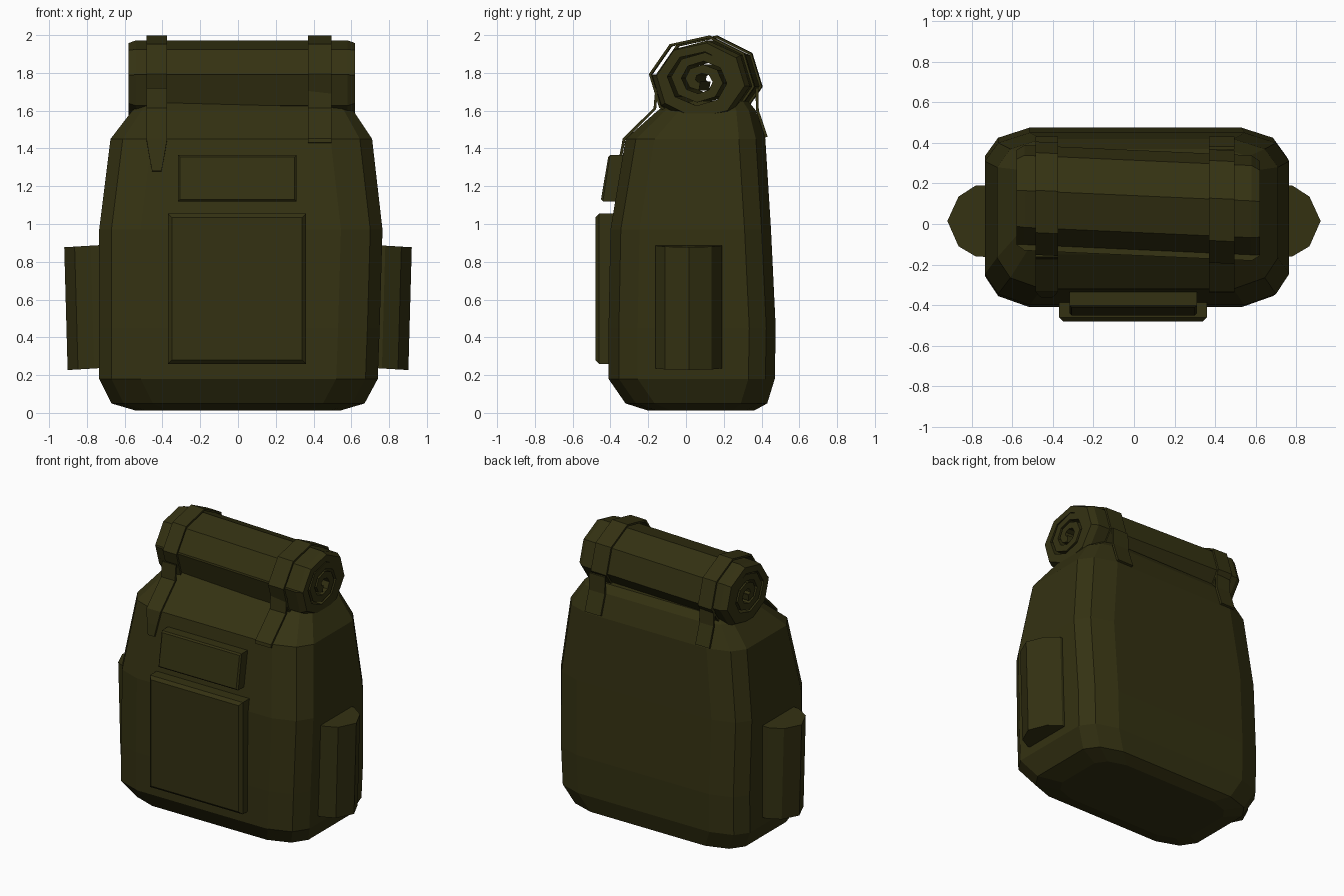
import bpy, bmesh, math

if "Cube" in bpy.data.objects:
    bpy.data.objects.remove(bpy.data.objects["Cube"])

olive = bpy.data.materials.new("dark olive canvas")
olive.diffuse_color = (0.034, 0.031, 0.006, 1)
olive.use_nodes = True
olive.node_tree.nodes["Principled BSDF"].inputs["Base Color"].default_value = olive.diffuse_color


def loft(name, rings, caps=True, closed=True):
    """Skin a list of equal-length point rings into a flat-shaded object."""
    bm = bmesh.new()
    vs = [[bm.verts.new(p) for p in r] for r in rings]
    n = len(rings[0])
    for a, b in zip(vs, vs[1:]):
        for i in range(n if closed else n - 1):
            j = (i + 1) % n
            bm.faces.new((a[i], a[j], b[j], b[i]))
    if caps:
        bm.faces.new(vs[0])
        bm.faces.new(vs[-1])
    bmesh.ops.recalc_face_normals(bm, faces=bm.faces)
    me = bpy.data.meshes.new(name)
    bm.to_mesh(me)
    bm.free()
    me.materials.append(olive)
    ob = bpy.data.objects.new(name, me)
    bpy.context.collection.objects.link(ob)
    return ob


def section(z, x0, x1, y0, y1):
    """Rounded-rectangle ring with two-step corners."""
    c = [(0.22, 0), (0.065, 0.05), (0, 0.14)]
    k = min(1, (y1 - y0) / 0.7)
    c = [(a * k, b * k) for a, b in c]
    pts = [(x1 - a, y1 - b) for a, b in c]
    pts += [(x1 - a, y0 + b * 1.1) for a, b in reversed(c)]
    pts += [(x0 + a, y0 + b * 1.1) for a, b in c]
    pts += [(x0 + a, y1 - b) for a, b in reversed(c)]
    return [(x, y, z) for x, y in pts]


# main bag
loft("bag_body", [section(*r) for r in (
    (0.012, -0.54, 0.54, -0.20, 0.36),
    (0.05, -0.67, 0.67, -0.32, 0.43),
    (0.18, -0.735, 0.74, -0.41, 0.47),
    (0.45, -0.735, 0.75, -0.41, 0.475),
    (0.97, -0.735, 0.765, -0.40, 0.45),
    (1.45, -0.675, 0.71, -0.32, 0.42),
    (1.60, -0.56, 0.61, -0.15, 0.37),
    (1.65, -0.50, 0.54, -0.08, 0.33))])


# rolled blanket: an octagonal spiral sheet running through the whole roll
def centre_y(x):
    return 0.105 - 0.045 * x


def around(x, ang, s):
    return (x, centre_y(x) + 0.262 * s * math.cos(ang), 1.76 + 0.222 * s * math.sin(ang))


PHASE = math.radians(172)


def spiral(x, end):
    steps = 27
    outer, inner = [], []
    for i in range(steps):
        s = 1.0 if i <= 8 else 1.0 - 0.29 * (i - 5) / 8
        if i <= 8:
            s = 1.0 - 0.11 * max(0, i - 5) / 3
            s = min(s, end) if i > 5 else s * end
        a = PHASE + i * math.pi / 4
        outer.append(around(x, a, s))
        inner.append(around(x, a, max(s - 0.21, 0.02)))
    return outer + inner[::-1]


rings = [spiral(x, e) for x, e in ((-0.58, 0.90), (-0.54, 1), (0.58, 1), (0.62, 0.90))]
roll = loft("blanket_roll", rings, caps=False)
# spiral end faces, as strips of quads
bm = bmesh.new()
bm.from_mesh(roll.data)
bm.verts.ensure_lookup_table()
n = len(rings[0])
for base in (0, 3 * n):
    for i in range(n // 2 - 1):
        bm.faces.new([bm.verts[base + k] for k in (i, i + 1, n - 2 - i, n - 1 - i)])
bmesh.ops.recalc_face_normals(bm, faces=bm.faces)
bm.to_mesh(roll.data)
bm.free()


# straps around the roll, with tails down the flap and the back
def thicken(ob, t):
    m = ob.modifiers.new("thickness", 'SOLIDIFY')
    m.thickness = t
    m.offset = 0


def ribbon(name, x0, x1, path):
    """Flat strip along a (y, z, narrowing) path."""
    ob = loft(name, [[(x0 + w, y, z), (x1 - w, y, z)] for y, z, w in path],
              caps=False, closed=False)
    thicken(ob, 0.015)


for side, x0, x1, tip in (("left", -0.485, -0.375, 1.28), ("right", 0.37, 0.495, 1.42)):
    hoop = loft(side + "_roll_strap",
                [[around(x, PHASE + i * math.pi / 4, 1.05) for i in range(8)] for x in (x0, x1)],
                caps=False)
    thicken(hoop, 0.014)
    front = [(-0.155, 1.72, 0), (-0.165, 1.61, 0), (-0.328, 1.45, 0)]
    if side == "left":
        front += [(-0.345, 1.36, 0.015), (-0.356, 1.28, 0.03)]
    else:
        front += [(-0.331, 1.43, 0)]
    ribbon(side + "_strap_front_tail", x0, x1, front)
    ribbon(side + "_strap_back_tail", x0, x1,
           [(0.375, 1.72, 0), (0.378, 1.60, 0), (0.425, 1.46, 0)])


# front pockets: padded boxes with a bevelled front rim
def pocket(name, x0, x1, z0, z1, front0, front1, back, rim):
    def rect(e, f0, f1):
        return [(x0 + e, f0, z0 + e), (x1 - e, f0, z0 + e),
                (x1 - e, f1, z1 - e), (x0 + e, f1, z1 - e)]
    loft(name, [rect(0, back, back + (front1 - front0)),
                rect(0, front0 + rim, front1 + rim), rect(rim, front0, front1)])


pocket("large_front_pocket", -0.37, 0.36, 0.26, 1.055, -0.48, -0.48, -0.36, 0.02)
pocket("small_upper_pocket", -0.317, 0.31, 1.12, 1.365, -0.45, -0.412, -0.36, 0.01)

# side pockets: half-octagon pouches, mirrored
plan = [(0.66, -0.165), (0.78, -0.16), (0.865, -0.11), (0.92, 0.015),
        (0.865, 0.135), (0.78, 0.19), (0.66, 0.19)]
for side, s in (("left", -1), ("right", 1)):
    loft(side + "_side_pocket",
         [[(s * (x - dx), y, z - 0.06 * (x - 0.7) * k) for x, y in plan]
          for z, dx, k in ((0.24, 0.018, 1), (0.89, 0, 1))])
